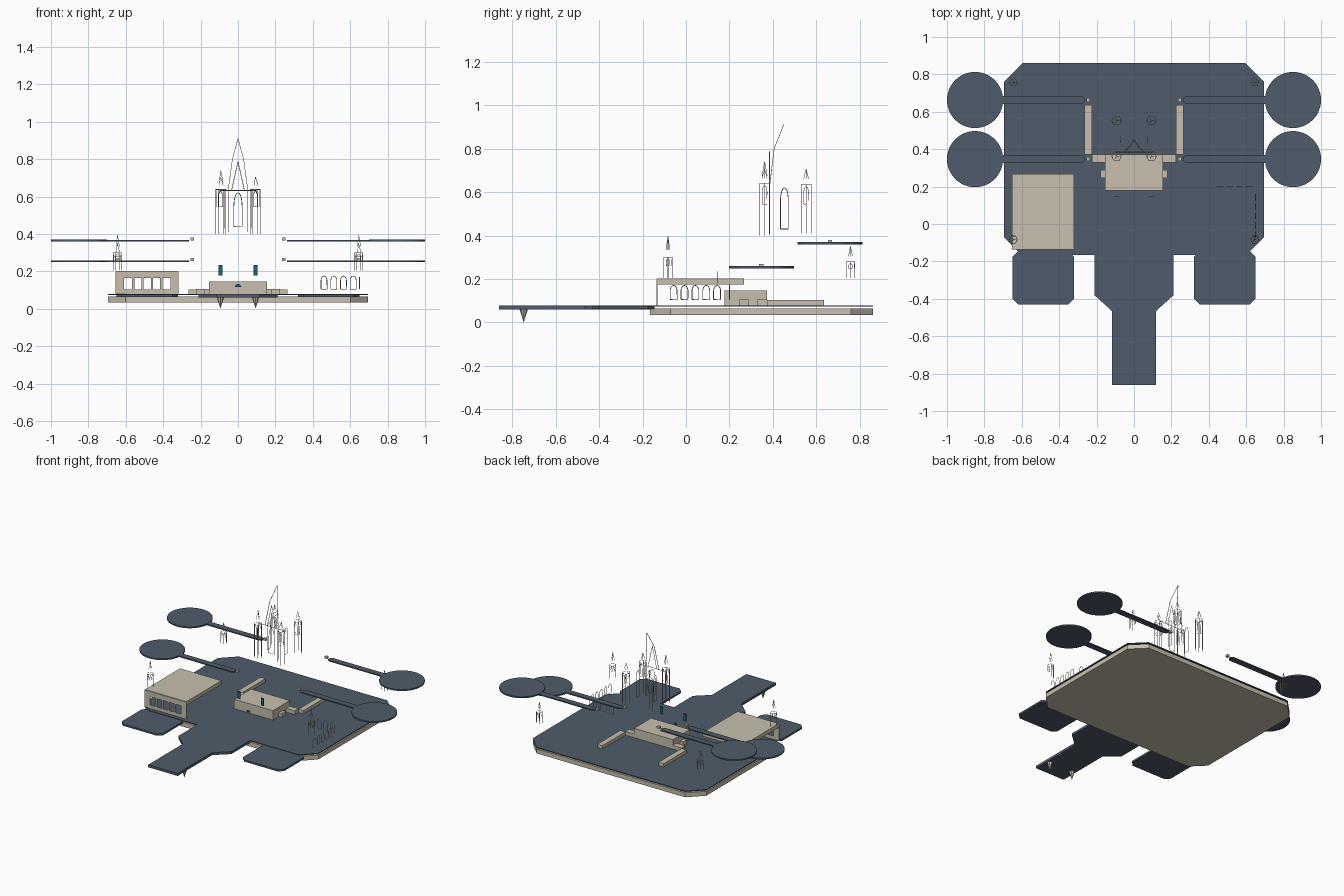
import bpy, bmesh
from math import cos, sin, pi
from mathutils import Matrix

if "Cube" in bpy.data.objects:
    bpy.data.objects.remove(bpy.data.objects["Cube"])


def material(name, c):
    m = bpy.data.materials.new(name)
    m.diffuse_color = (*c, 1)
    m.use_nodes = True
    m.node_tree.nodes["Principled BSDF"].inputs["Base Color"].default_value = m.diffuse_color
    return m


DARK = material("slate", (0.08, 0.107, 0.145))
STONE = material("stone", (0.58, 0.53, 0.43))
GLASS = material("teal_glass", (0.015, 0.12, 0.16))


def finish(name, bm, mat):
    bmesh.ops.recalc_face_normals(bm, faces=bm.faces)
    me = bpy.data.meshes.new(name)
    bm.to_mesh(me)
    bm.free()
    me.materials.append(mat)
    ob = bpy.data.objects.new(name, me)
    bpy.context.collection.objects.link(ob)
    return ob


def prism(name, outline, z0, z1, mat):
    bm = bmesh.new()
    f = bm.faces.new([bm.verts.new((x, y, z0)) for x, y in outline])
    top = bmesh.ops.extrude_face_region(bm, geom=[f])["geom"]
    verts = [g for g in top if isinstance(g, bmesh.types.BMVert)]
    bmesh.ops.translate(bm, verts=verts, vec=(0, 0, z1 - z0))
    return finish(name, bm, mat)


def box(name, x0, x1, y0, y1, z0, z1, mat=STONE):
    return prism(name, [(x0, y0), (x1, y0), (x1, y1), (x0, y1)], z0, z1, mat)


def wire(name, paths, r=0.0018, mat=STONE):
    cu = bpy.data.curves.new(name, 'CURVE')
    cu.dimensions = '3D'
    cu.bevel_depth, cu.bevel_resolution = r, 0
    for path in paths:
        s = cu.splines.new('POLY')
        s.points.add(len(path) - 1)
        for p, co in zip(s.points, path):
            p.co = (*co, 1)
    cu.materials.append(mat)
    ob = bpy.data.objects.new(name, cu)
    bpy.context.collection.objects.link(ob)


def arch(c, w, z0, z1, rise):
    # pointed arch in the (u, z) plane
    n = 5
    left = [(c - w * cos(pi / 2 * i / n), z1 - rise + rise * sin(pi / 2 * i / n)) for i in range(n + 1)]
    right = [(2 * c - u, z) for u, z in reversed(left[:-1])]
    return [(c - w, z0)] + left + right + [(c + w, z0), (c - w, z0)]


# Base slab and thin deck
def chamfered(x0, x1, y0, y1, a, b):
    return [(x0 + b, y0), (x1 - b, y0), (x1, y0 + b), (x1, y1 - a),
            (x1 - a, y1), (x0 + a, y1), (x0, y1 - a), (x0, y0 + b)]


plan = chamfered(-0.695, 0.695, -0.165, 0.86, 0.1, 0.093)
prism("base_slab", plan, 0.033, 0.065, STONE)
prism("deck", plan, 0.073, 0.078, DARK)

# Front walkway and side landings
half = [(0.118, -0.86), (0.118, -0.465), (0.212, -0.38), (0.212, -0.16)]
prism("front_walkway", half + [(-x, y) for x, y in reversed(half)], 0.06, 0.078, DARK)
for s in (-1, 1):
    x0, x1 = sorted((s * 0.32, s * 0.65))
    prism("side_landing", chamfered(x0, x1, -0.43, -0.145, 0.03, 0.03), 0.062, 0.075, DARK)
    # Hanging spikes under the walkway
    bm = bmesh.new()
    bmesh.ops.create_cone(bm, cap_ends=True, segments=8, radius1=0, radius2=0.019, depth=0.06,
                          matrix=Matrix.Translation((s * 0.094, -0.747, 0.03)))
    finish("hanging_spike", bm, STONE)

# Central hall with its side steps and walls
hall = box("main_hall", -0.155, 0.155, 0.178, 0.372, 0.078, 0.146)
box("hall_crossbar", -0.225, 0.225, 0.33, 0.372, 0.078, 0.105)
for s in (-1, 1):
    box("hall_buttress", *sorted((s * 0.155, s * 0.18)), 0.245, 0.29, 0.078, 0.105)
    box("court_wall", *sorted((s * 0.225, s * 0.265)), 0.372, 0.635, 0.078, 0.102)
    box("tall_window", s * 0.093 - 0.011, s * 0.093 + 0.011, 0.144, 0.147, 0.178, 0.234, GLASS)
bm = bmesh.new()
bm.faces.new([bm.verts.new((0.016 * cos(pi * i / 8), 0.12, 0.116 + 0.016 * sin(pi * i / 8))) for i in range(9)])
finish("door_fanlight", bm, GLASS)

# Left wing: roof, corner posts and arcade piers
box("wing_roof", -0.652, -0.32, -0.133, 0.267, 0.175, 0.203)
box("wing_post_left", -0.655, -0.61, -0.136, -0.131, 0.078, 0.2)
box("wing_post_right", -0.36, -0.318, -0.136, -0.131, 0.078, 0.2)
box("wing_lintel", -0.61, -0.36, -0.136, -0.131, 0.163, 0.2)
box("wing_sill", -0.61, -0.36, -0.136, -0.131, 0.078, 0.103)
for i in range(4):
    x = -0.56 + 0.05 * i
    box("arcade_pier", x - 0.006, x + 0.006, -0.136, -0.131, 0.1, 0.165)

# Right wing: arched window frames
wire("back_arcade_frames", [[(u, 0.2, z) for u, z in arch(0.46 + 0.052 * i, 0.016, 0.105, 0.175, 0.025)]
                            for i in range(4)])
wire("side_arcade_frames", [[(0.65, u, z) for u, z in arch(-0.057 + 0.05 * i, 0.016, 0.105, 0.17, 0.025)]
                            for i in range(5)])

# Landing discs on long arms
for s in (-1, 1):
    for y, z in ((0.347, 0.254), (0.663, 0.364)):
        prism("landing_disc", [(s * 0.85 + 0.15 * cos(2 * pi * i / 48), y + 0.15 * sin(2 * pi * i / 48))
                               for i in range(48)], z - 0.005, z + 0.005, DARK)
        tip = [(s * (0.285 - 0.022 * cos(a)), y + 0.022 * sin(a))
               for a in [-pi / 2 + pi * i / 8 for i in range(9)]]
        prism("disc_arm", [(s * 0.71, y - 0.022)] + tip + [(s * 0.71, y + 0.022)], z - 0.004, z + 0.004, DARK)
        box("arm_pivot", s * 0.245 - 0.01, s * 0.245 + 0.01, y - 0.01, y + 0.01, z + 0.002, z + 0.016)


# Open turrets: slender posts, ring and pointed roof ribs
def turret(name, x, y, r, z0, z1, peak, n=6):
    ring = [(x + r * cos(2 * pi * i / n), y + r * sin(2 * pi * i / n)) for i in range(n)]
    paths = [[(a, b, z0), (a, b, z1)] for a, b in ring]
    paths += [[((a + x) / 2, (b + y) / 2, z1 + (peak - z1) * 0.35), (x, y, peak)] for a, b in ring[::2]]
    paths.append([(a, b, z1) for a, b in ring + ring[:1]])
    h = (z1 - z0) * 0.4
    for s in (-1, 1):
        paths.append([(u, y + s * r * 0.85, z) for u, z in arch(x, r * 0.4, z1 - h, z1 - 0.01, h * 0.3)])
        paths.append([(x + s * r * 0.85, u, z) for u, z in arch(y, r * 0.4, z1 - h, z1 - 0.01, h * 0.3)])
    wire(name, paths, 0.0013)


for s in (-1, 1):
    turret("front_turret", s * 0.093, 0.362, 0.027, 0.4, 0.64, 0.74 if s < 0 else 0.705)
    turret("back_turret", s * 0.093, 0.553, 0.027, 0.41, 0.635, 0.705)
    turret("front_corner_turret", s * 0.645, -0.083, 0.022, 0.205, 0.3, 0.395)
    turret("back_corner_turret", s * 0.645, 0.757, 0.022, 0.205, 0.28, 0.35)

# Central spire ribs, gable and lancet frames
ribs = [[(s * 0.053, 0.385, 0.63), (s * 0.03, 0.406, 0.8), (0, 0.45, 0.91)] for s in (-1, 1)]
ribs += [[(s * 0.035, 0.385, 0.4 + 0.23), (0, 0.385, 0.787)] for s in (-1, 1)]
ribs += [[(s * 0.053, 0.385, 0.41), (s * 0.053, 0.385, 0.63)] for s in (-1, 1)]
ribs.append([(-0.1, 0.385, 0.632), (0.1, 0.385, 0.632)])
wire("spire_ribs", ribs)
lancets = [[(u, 0.385, z) for u, z in arch(0, 0.022, 0.44, 0.62, 0.07)]]
lancets += [[(s * 0.07, u, z) for u, z in arch(0.453, 0.018, 0.43, 0.62, 0.06)] for s in (-1, 1)]
wire("lancet_frames", lancets)
